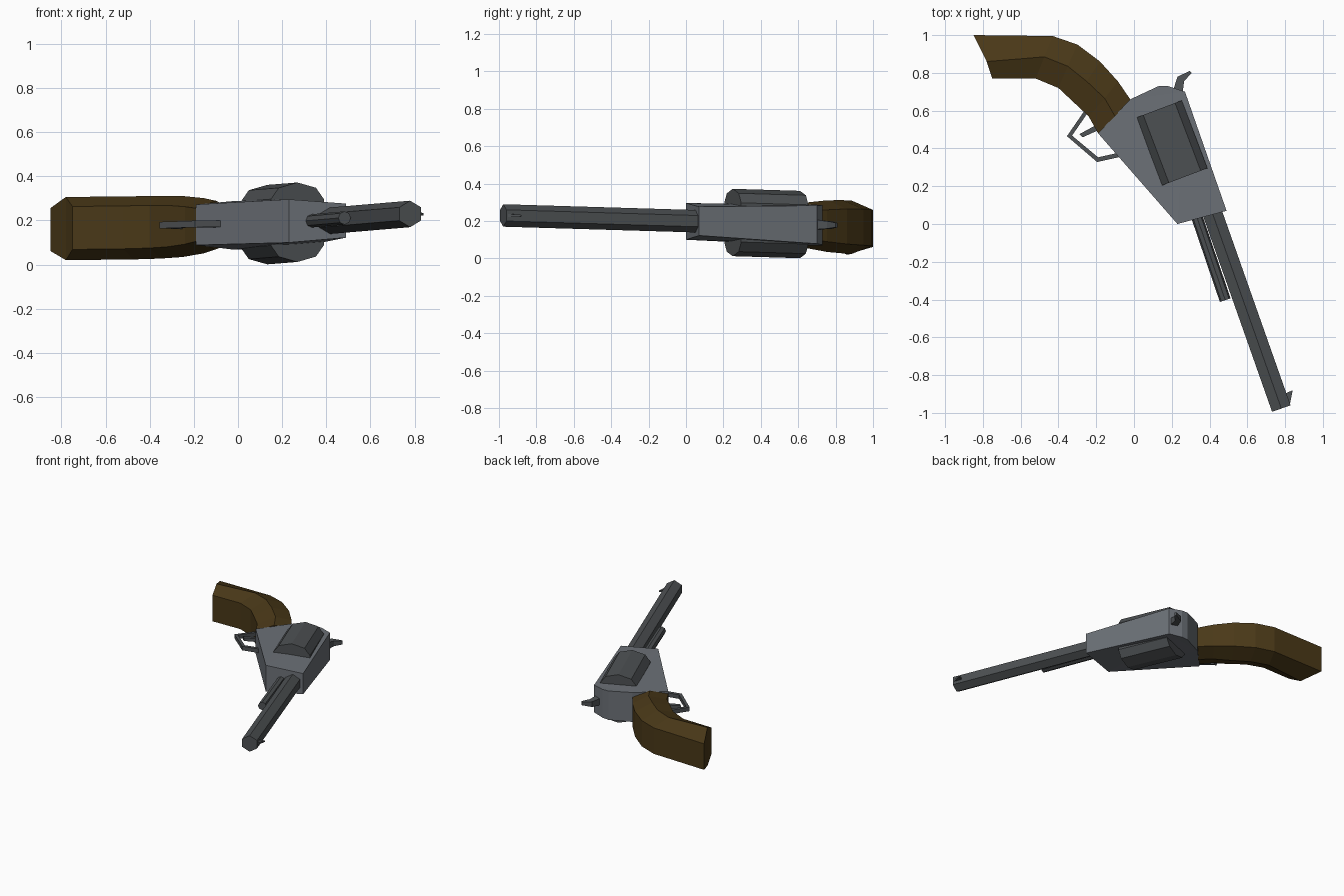
import bpy, bmesh
from math import sin, cos, pi
from mathutils import Vector

if "Cube" in bpy.data.objects:
    bpy.data.objects.remove(bpy.data.objects["Cube"])


def material(name, rgb):
    m = bpy.data.materials.new(name)
    m.diffuse_color = (*rgb, 1)
    m.use_nodes = True
    m.node_tree.nodes["Principled BSDF"].inputs["Base Color"].default_value = m.diffuse_color
    return m


STEEL = material("steel", (0.15, 0.165, 0.185))
DARK = material("dark_steel", (0.075, 0.082, 0.087))
WOOD = material("wood", (0.068, 0.04, 0.009))


def loft(name, rings, mat):
    """Skin closed rings of points, cap both ends, lay the part on its slight tilt."""
    bm = bmesh.new()
    rows = [[bm.verts.new((x, y, z + 0.195 + 0.0126 * x - 0.0254 * y))
             for x, y, z in ring] for ring in rings]
    n = len(rows[0])
    for a, b in zip(rows, rows[1:]):
        for i in range(n):
            j = (i + 1) % n
            bm.faces.new((a[i], a[j], b[j], b[i]))
    caps = [bm.faces.new(rows[0][::-1]), bm.faces.new(rows[-1])]
    bmesh.ops.triangulate(bm, faces=caps)
    bmesh.ops.recalc_face_normals(bm, faces=bm.faces)
    me = bpy.data.meshes.new(name)
    bm.to_mesh(me)
    bm.free()
    me.materials.append(mat)
    ob = bpy.data.objects.new(name, me)
    bpy.context.collection.objects.link(ob)
    return ob


def plate(name, outline, mat):
    """Outline of (x, y, half thickness), mirrored about the middle plane."""
    return loft(name, [[(x, y, s * h) for x, y, h in outline] for s in (-1, 1)], mat)


def bar(name, start, end, profile, mat):
    """Sweep a (side, height) profile between two plan points."""
    a, b = Vector(start), Vector(end)
    d = (b - a).normalized()
    side = Vector((-d.y, d.x))
    return loft(name, [[(*(p + side * u), w) for u, w in profile] for p in (a, b)], mat)


def ngon(n, r):
    return [(r * sin(2 * pi * i / n), r * cos(2 * pi * i / n)) for i in range(n)]


# Frame, thinner toward the barrel's top edge
plate("frame", [(-0.02, 0.66, 0.11), (0.13, 0.73, 0.108), (0.18, 0.73, 0.106),
                (0.27, 0.70, 0.102), (0.49, 0.07, 0.077), (0.23, 0.0, 0.098),
                (-0.19, 0.48, 0.092)], STEEL)

# Cylinder: faceted drum showing on both faces of the frame
half = [(-0.128, 0.105), (-0.09, 0.156), (0, 0.18), (0.09, 0.156), (0.128, 0.105)]
bar("cylinder", (0.133, 0.609), (0.269, 0.25),
    half + [(u, -w) for u, w in reversed(half)], DARK)

# Barrel and the ejector rod beneath it
bar("barrel", (0.395, 0.115), (0.78, -0.977), ngon(6, 0.06), DARK)
bar("ejector_rod", (0.315, 0.09), (0.483, -0.403), ngon(8, 0.03), DARK)

# Front sight
plate("front_sight", [(0.795, -0.90, 0.008), (0.84, -0.88, 0.005),
                      (0.825, -0.955, 0.008), (0.80, -0.955, 0.008)], DARK)

# Hammer
plate("hammer", [(0.205, 0.70, 0.026), (0.23, 0.78, 0.02), (0.295, 0.81, 0.012),
                 (0.305, 0.80, 0.012), (0.265, 0.755, 0.02), (0.257, 0.69, 0.026)], DARK)

# Trigger guard and trigger
guard = [(-0.255, 0.61), (-0.355, 0.465), (-0.195, 0.328), (-0.06, 0.358),
         (-0.06, 0.382), (-0.19, 0.353), (-0.328, 0.468), (-0.23, 0.61)]
plate("trigger_guard", [(x, y, 0.015) for x, y in guard], DARK)
trigger = [(-0.19, 0.53), (-0.29, 0.475), (-0.272, 0.459), (-0.17, 0.505)]
plate("trigger", [(x, y, 0.012) for x, y in trigger], DARK)

# Grip: six-sided sections given as back edge, side ridge, inner edge, ridge height
sections = [((-0.85, 1.0), (-0.78, 0.86), (-0.75, 0.77), 0.143),
            ((-0.43, 0.995), (-0.475, 0.885), (-0.52, 0.77), 0.143),
            ((-0.30, 0.95), (-0.35, 0.835), (-0.40, 0.72), 0.142),
            ((-0.18, 0.86), (-0.25, 0.755), (-0.32, 0.645), 0.138),
            ((-0.085, 0.755), (-0.155, 0.665), (-0.24, 0.57), 0.125),
            ((-0.02, 0.66), (-0.10, 0.57), (-0.19, 0.48), 0.11)]
rings = []
for back, ridge, inner, h in sections:
    e = h * 0.68
    rings.append([(*back, e), (*ridge, h), (*inner, e),
                  (*inner, -e), (*ridge, -h), (*back, -e)])
loft("grip", rings, WOOD)
